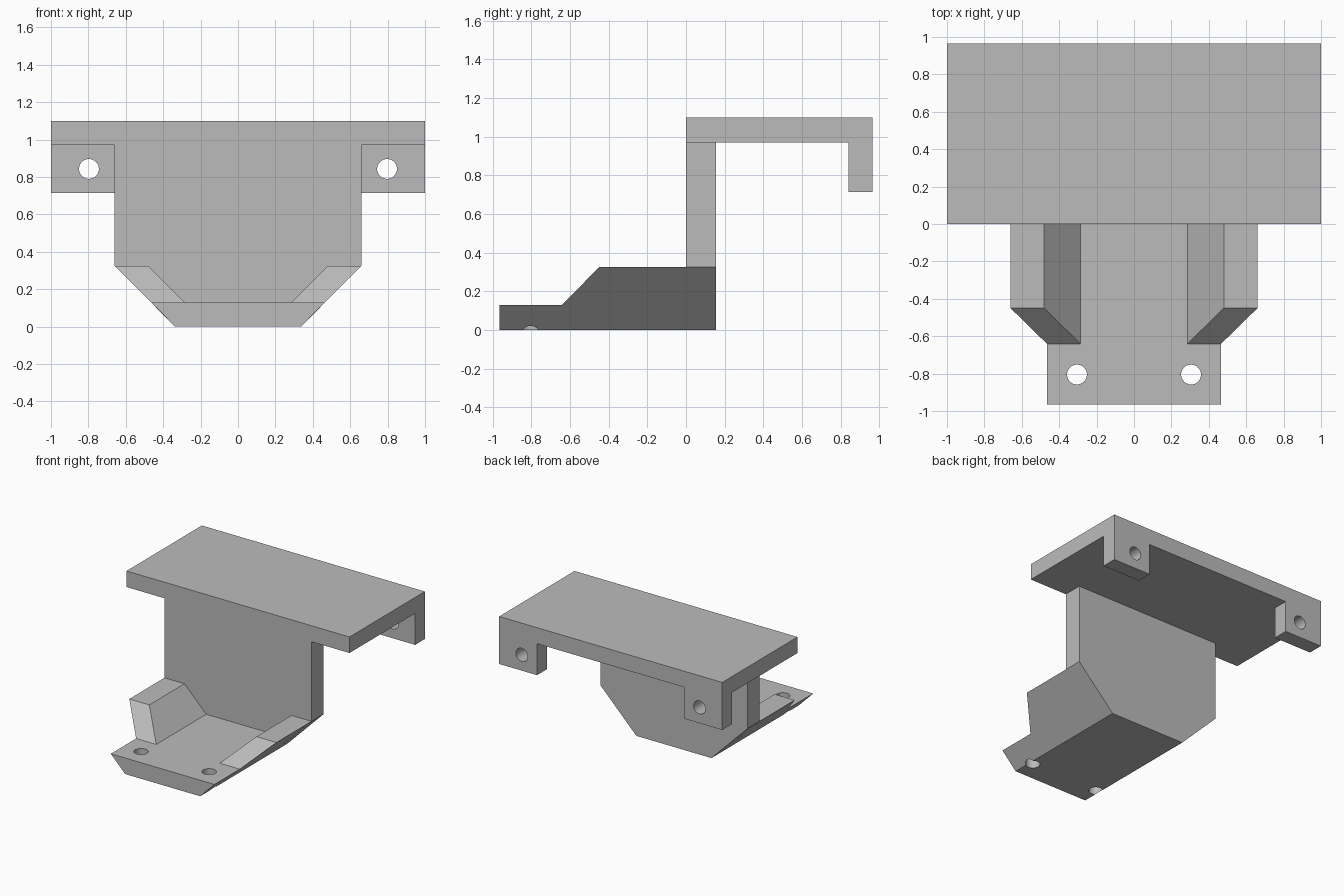
import bpy
import bmesh
import math
from mathutils import Matrix

old = bpy.data.objects.get("Cube")
if old:
    bpy.data.objects.remove(old, do_unlink=True)

grey = bpy.data.materials.new("plain_grey")
grey.use_nodes = True
tone = (0.5, 0.5, 0.5, 1)
grey.diffuse_color = tone
grey.node_tree.nodes["Principled BSDF"].inputs["Base Color"].default_value = tone


def finish(name, bm):
    bmesh.ops.recalc_face_normals(bm, faces=bm.faces)
    mesh = bpy.data.meshes.new(name)
    bm.to_mesh(mesh)
    bm.free()
    mesh.materials.append(grey)
    obj = bpy.data.objects.new(name, mesh)
    bpy.context.collection.objects.link(obj)
    return obj


def prism(name, profile, front, back):
    """Extrude an x/z profile along y; front gives y as a function of z."""
    bm = bmesh.new()
    a = [bm.verts.new((x, front(z), z)) for x, z in profile]
    b = [bm.verts.new((x, back, z)) for x, z in profile]
    bm.faces.new(a)
    bm.faces.new(b)
    n = len(profile)
    for i in range(n):
        j = (i + 1) % n
        bm.faces.new((a[i], a[j], b[j], b[i]))
    return finish(name, bm)


def flat(y):
    return lambda z: y


def mirrored(half):
    return half + [(-x, z) for x, z in reversed(half)]


def box(x0, x1, z0, z1):
    return [(x0, z0), (x1, z0), (x1, z1), (x0, z1)]


def hole(name, centre, turn):
    bm = bmesh.new()
    bmesh.ops.create_cone(bm, cap_ends=True, segments=48, radius1=0.053,
                          radius2=0.053, depth=0.4,
                          matrix=Matrix.Translation(centre) @ Matrix.Rotation(turn, 4, "X"))
    return finish(name, bm)


def combine(target, part, operation):
    mod = target.modifiers.new(part.name, "BOOLEAN")
    mod.operation = operation
    mod.solver = "EXACT"
    mod.object = part
    bpy.context.view_layer.objects.active = target
    bpy.ops.object.modifier_apply(modifier=mod.name)
    bpy.data.objects.remove(part, do_unlink=True)


WIDE, FOOT, BOTTOM = 0.66, 0.465, 0.337
FOOT_TOP, WING_TOP, SHELF, TOP = 0.13, 0.325, 0.97, 1.10
END = 0.965

# Upright wall with chamfered lower corners
bracket = prism("bracket", mirrored([(BOTTOM, 0), (WIDE, WING_TOP), (WIDE, SHELF)]),
                flat(0), 0.155)

# Bevelled foot, top shelf
parts = [
    prism("foot", mirrored([(BOTTOM, 0), (FOOT, FOOT_TOP)]), flat(-END), 0),
    prism("shelf", box(-1, 1, SHELF, TOP), flat(0), END),
]
holes = []
for s in (-1, 1):
    # Slanted side rib and hanging tab on each side, with screw holes
    rib = [(0.285, FOOT_TOP), (FOOT, FOOT_TOP), (WIDE, WING_TOP), (0.48, WING_TOP)]
    parts.append(prism("rib", [(s * x, z) for x, z in rib],
                       lambda z: -0.45 - (WING_TOP - z) * 0.98, 0))
    parts.append(prism("tab", [(s * x, z) for x, z in box(WIDE, 1, 0.715, SHELF)],
                       flat(0.84), END))
    holes.append(hole("tab_hole", (s * 0.797, 0.9, 0.843), math.pi / 2))
    holes.append(hole("foot_hole", (s * 0.305, -0.805, 0.06), 0))

for part in parts:
    combine(bracket, part, "UNION")
for cutter in holes:
    combine(bracket, cutter, "DIFFERENCE")

# Clean merged seams, keep hard edges
bm = bmesh.new()
bm.from_mesh(bracket.data)
bmesh.ops.remove_doubles(bm, verts=bm.verts, dist=0.0005)
bm.to_mesh(bracket.data)
bm.free()
bpy.ops.object.select_all(action="DESELECT")
bracket.select_set(True)
bpy.context.view_layer.objects.active = bracket
bpy.ops.object.shade_smooth_by_angle(angle=math.radians(30))
